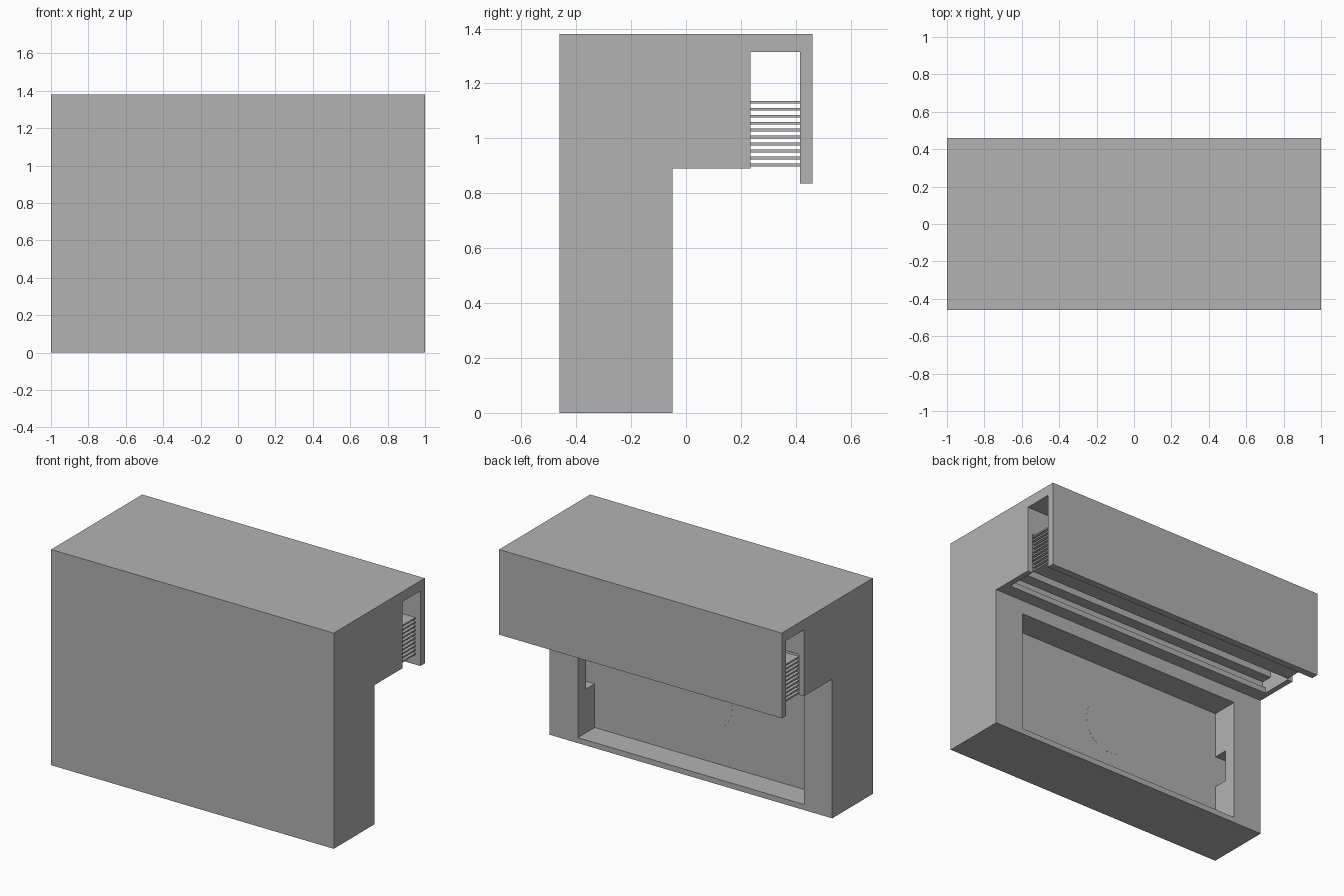
import bpy, bmesh, math
from mathutils import Matrix

cube = bpy.data.objects.get("Cube")
if cube:
    bpy.data.objects.remove(cube, do_unlink=True)

grey = bpy.data.materials.new("plain_grey")
grey.use_nodes = True
colour = (0.448, 0.448, 0.448, 1.0)
grey.diffuse_color = colour
grey.node_tree.nodes["Principled BSDF"].inputs["Base Color"].default_value = colour


def add_object(name, bm):
    bmesh.ops.recalc_face_normals(bm, faces=bm.faces)
    mesh = bpy.data.meshes.new(name)
    bm.to_mesh(mesh)
    bm.free()
    mesh.materials.append(grey)
    obj = bpy.data.objects.new(name, mesh)
    bpy.context.collection.objects.link(obj)
    return obj


def extrude_profile(name, points, x0, x1):
    """Sweep a closed (y, z) outline from x0 to x1."""
    bm = bmesh.new()
    face = bm.faces.new([bm.verts.new((x0, y, z)) for y, z in points])
    result = bmesh.ops.extrude_face_region(bm, geom=[face])
    moved = [v for v in result["geom"] if isinstance(v, bmesh.types.BMVert)]
    bmesh.ops.translate(bm, verts=moved, vec=(x1 - x0, 0, 0))
    return add_object(name, bm)


def box(name, x0, x1, y0, y1, z0, z1):
    return extrude_profile(name, [(y0, z0), (y1, z0), (y1, z1), (y0, z1)], x0, x1)


def cut(target, cutter):
    cutter.hide_render = True
    mod = target.modifiers.new("cut", 'BOOLEAN')
    mod.operation = 'DIFFERENCE'
    mod.solver = 'EXACT'
    mod.object = cutter
    bpy.context.view_layer.update()
    graph = bpy.context.evaluated_depsgraph_get()
    mesh = bpy.data.meshes.new_from_object(target.evaluated_get(graph))
    target.modifiers.clear()
    target.data = mesh
    bpy.data.objects.remove(cutter, do_unlink=True)


# Housing: upright block, overhanging head, open slot and hanging rear panel
housing = extrude_profile("housing", [
    (-0.46, 0), (-0.05, 0), (-0.05, 0.89), (0.235, 0.89), (0.235, 1.315),
    (0.415, 1.315), (0.415, 0.835), (0.46, 0.835), (0.46, 1.38), (-0.46, 1.38)], -1, 1)

# Rear recess with a small pocket in each side wall
cut(housing, box("recess_cutter", -0.8, 0.8, -0.22, 0.1, 0.035, 0.803))
for side in (-1, 1):
    xs = sorted((side * 0.75, side * 0.9))
    cut(housing, box("pocket_cutter", xs[0], xs[1], -0.22, -0.13, 0.315, 0.515))

# Stepped cavity under the head, open to the bottom and to the slot
cut(housing, extrude_profile("cavity_cutter", [
    (0.035, 0.86), (0.035, 0.925), (0.01, 0.925), (0.01, 0.975), (0.08, 0.975),
    (0.08, 1.08), (0.15, 1.08), (0.15, 1.148), (0.3, 1.148), (0.3, 0.86)], -0.965, 0.965))

# Horizontal slats across the slot
for i in range(10):
    z = 0.898 + i * 0.0254
    box(f"slat_{i + 1}", -0.965, 0.965, 0.235, 0.415, z, z + 0.01)

# Round plate set almost flush in the recess floor
bm = bmesh.new()
bmesh.ops.create_cone(bm, cap_ends=True, segments=32, radius1=0.175, radius2=0.175, depth=0.004,
                      matrix=Matrix.Translation((0, -0.2215, 0.42)) @ Matrix.Rotation(math.pi / 2, 4, 'X'))
add_object("round_plate", bm)
